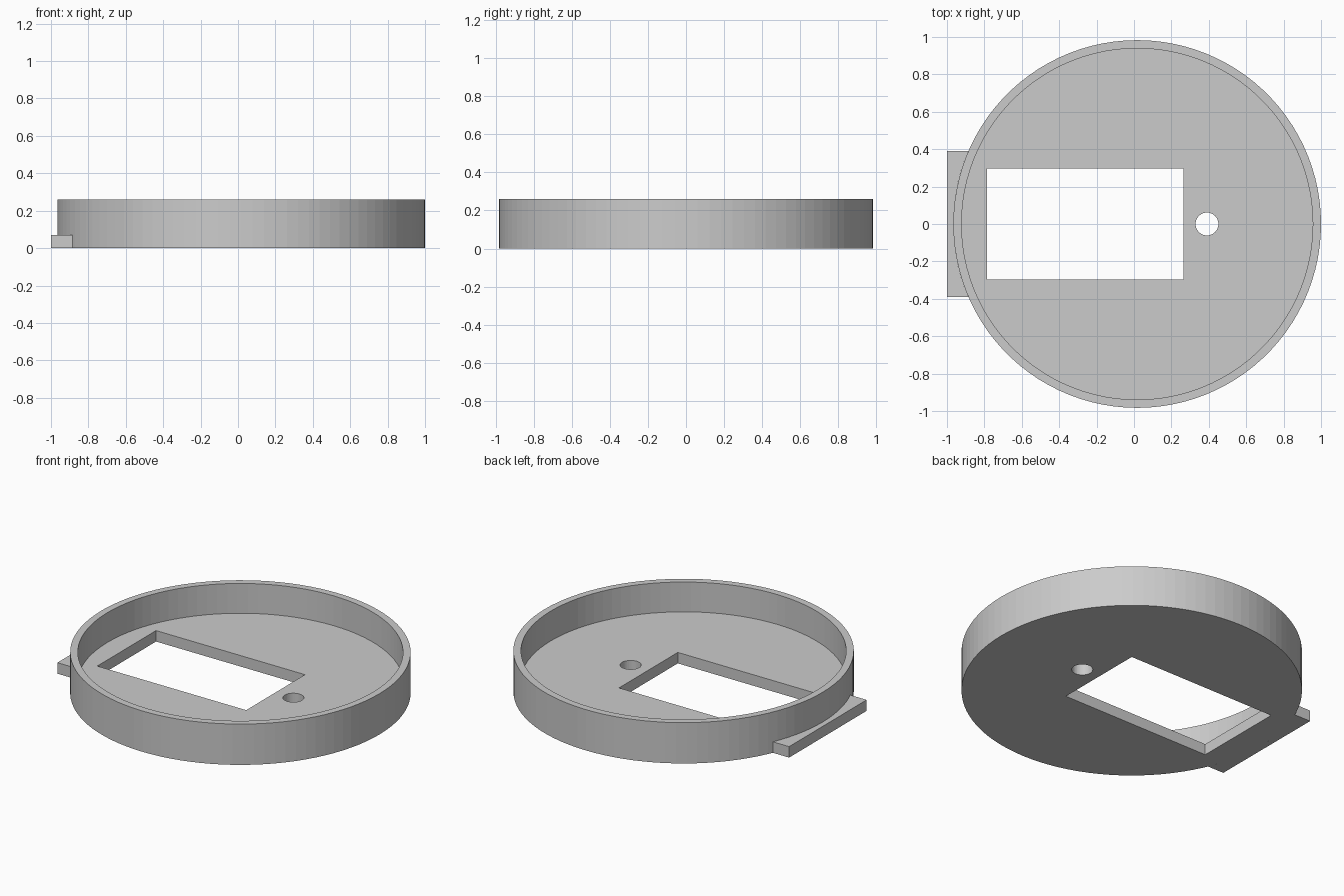
import bpy
import bmesh
from math import asin, cos, sin
from mathutils import Matrix

default = bpy.data.objects.get("Cube")
if default:
    bpy.data.objects.remove(default, do_unlink=True)

CX = 0.017                      # centre of the round tray
R_OUT, R_IN = 0.983, 0.939
HEIGHT, FLOOR = 0.26, 0.07
SEGMENTS = 100

grey = bpy.data.materials.new("plain grey")
grey.use_nodes = True
colour = (0.6, 0.6, 0.6, 1)
grey.diffuse_color = colour
grey.node_tree.nodes["Principled BSDF"].inputs["Base Color"].default_value = colour


def add_object(name, bm):
    bmesh.ops.recalc_face_normals(bm, faces=bm.faces)
    mesh = bpy.data.meshes.new(name)
    bm.to_mesh(mesh)
    bm.free()
    mesh.materials.append(grey)
    obj = bpy.data.objects.new(name, mesh)
    bpy.context.collection.objects.link(obj)
    return obj


def cylinder(name, x, radius, z0, z1, segments):
    bm = bmesh.new()
    bmesh.ops.create_cone(bm, cap_ends=True, segments=segments, radius1=radius,
                          radius2=radius, depth=z1 - z0,
                          matrix=Matrix.Translation((x, 0, (z0 + z1) / 2)))
    return add_object(name, bm)


def box(name, x0, x1, half_y, z0, z1):
    bm = bmesh.new()
    place = Matrix.Translation(((x0 + x1) / 2, 0, (z0 + z1) / 2))
    size = Matrix.Diagonal((x1 - x0, 2 * half_y, z1 - z0, 1))
    bmesh.ops.create_cube(bm, size=1, matrix=place @ size)
    return add_object(name, bm)


# Round tray: solid disc with the cavity, window and cable hole cut away
tray = cylinder("round_tray", CX, R_OUT, 0, HEIGHT, SEGMENTS)
cutters = [
    cylinder("cavity_cutter", CX, R_IN, FLOOR, HEIGHT + 0.1, SEGMENTS),
    box("window_cutter", -0.785, 0.265, 0.296, -0.1, HEIGHT),
    cylinder("hole_cutter", 0.39, 0.061, -0.1, HEIGHT, 40),
]
bpy.context.view_layer.objects.active = tray
for cutter in cutters:
    cutter.hide_render = True
    cut = tray.modifiers.new(cutter.name, "BOOLEAN")
    cut.operation = "DIFFERENCE"
    cut.solver = "EXACT"
    cut.object = cutter
    bpy.ops.object.modifier_apply(modifier=cut.name)
    bpy.data.objects.remove(cutter, do_unlink=True)

# Side tab: flat plate whose inner edge follows the tray wall
HALF_TAB, STEPS = 0.39, 14
reach = asin(HALF_TAB / R_OUT)
outline = [(-1, HALF_TAB), (-1, -HALF_TAB)]
for i in range(STEPS + 1):
    a = reach * (2 * i / STEPS - 1)
    outline.append((CX - R_OUT * cos(a), R_OUT * sin(a)))
bm = bmesh.new()
base = bm.faces.new([bm.verts.new((x, y, 0)) for x, y in outline])
top = bmesh.ops.extrude_face_region(bm, geom=[base])["geom"]
bmesh.ops.translate(bm, vec=(0, 0, FLOOR),
                    verts=[v for v in top if isinstance(v, bmesh.types.BMVert)])
add_object("side_tab", bm)
